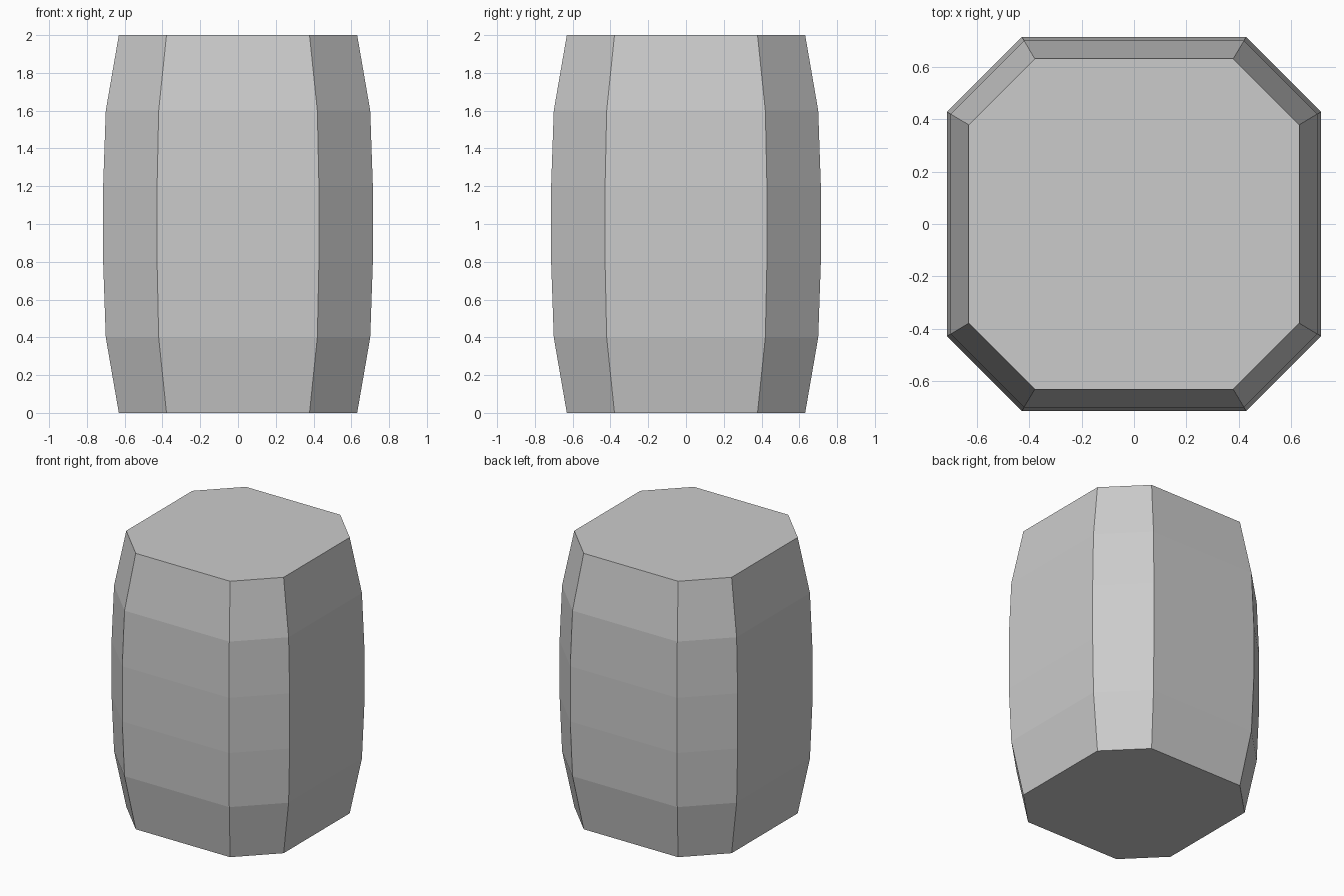
import bpy, bmesh

if "Cube" in bpy.data.objects:
    bpy.data.objects.remove(bpy.data.objects["Cube"])

# Barrel profile: (height, half width); corners are chamfered at 60% of the half width
PROFILE = [(0.0, 0.631), (0.4, 0.70), (0.8, 0.714), (1.2, 0.714), (1.6, 0.70), (2.0, 0.631)]
CORNER = 0.6


def octagon(bm, z, r):
    c = r * CORNER
    points = [(r, -c), (r, c), (c, r), (-c, r), (-r, c), (-r, -c), (-c, -r), (c, -r)]
    return [bm.verts.new((x, y, z)) for x, y in points]


bm = bmesh.new()
rings = [octagon(bm, z, r) for z, r in PROFILE]

# Bulging side staves
for low, high in zip(rings, rings[1:]):
    for i in range(8):
        j = (i + 1) % 8
        bm.faces.new((low[i], low[j], high[j], high[i]))

# Flat bottom and lid
bm.faces.new(rings[0][::-1])
bm.faces.new(rings[-1])

mesh = bpy.data.meshes.new("barrel")
bm.to_mesh(mesh)
bm.free()
barrel = bpy.data.objects.new("barrel", mesh)
bpy.context.collection.objects.link(barrel)
